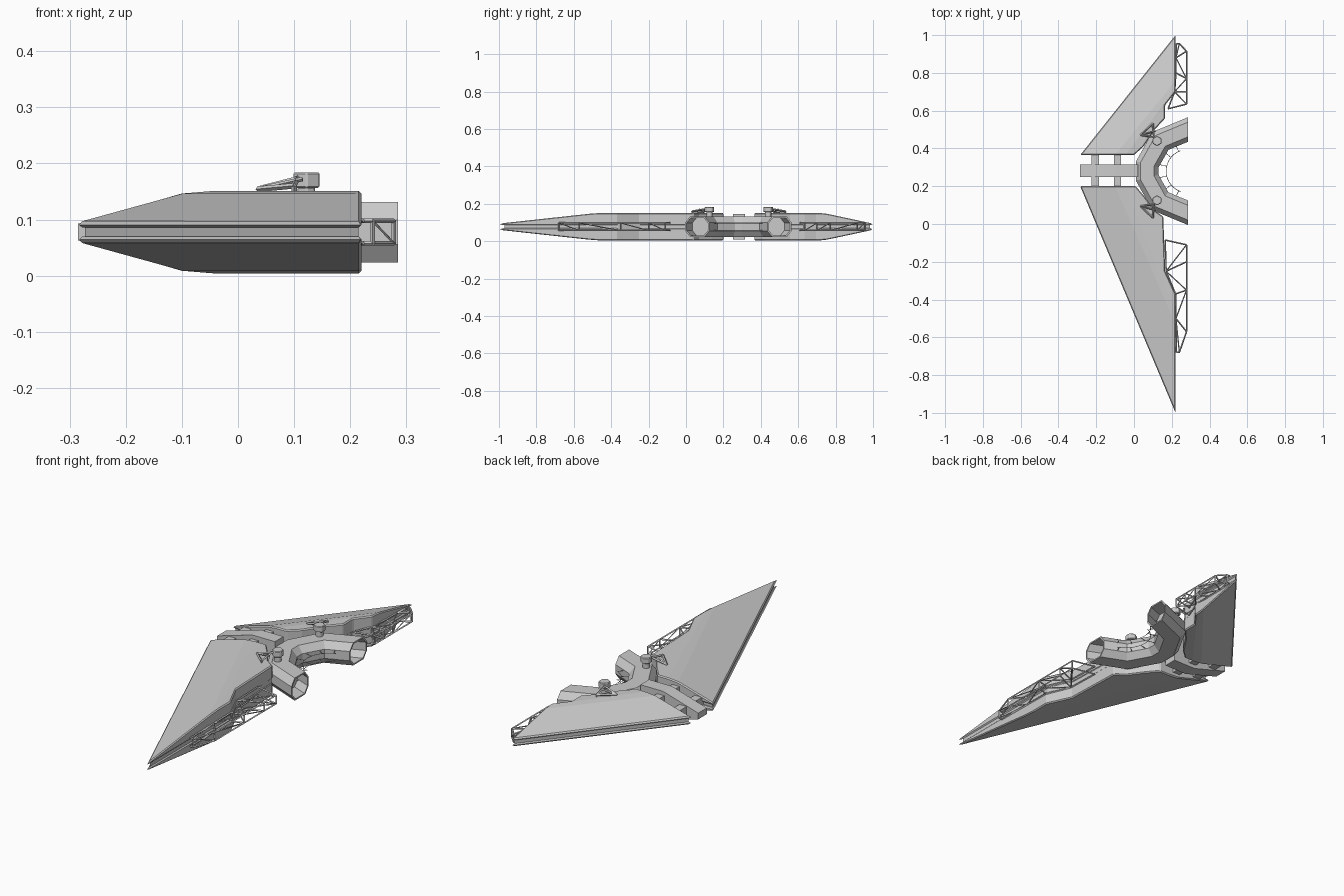
import bpy, bmesh, math
from mathutils import Vector

cube = bpy.data.objects.get("Cube")
if cube:
    bpy.data.objects.remove(cube, do_unlink=True)

grey = bpy.data.materials.new("hull grey")
grey.use_nodes = True
grey.diffuse_color = (0.6, 0.6, 0.6, 1)
grey.node_tree.nodes["Principled BSDF"].inputs["Base Color"].default_value = (0.6, 0.6, 0.6, 1)
MID = 0.0775  # height of the plane every part is symmetric about


def finish(bm, name, bevel=0):
    bmesh.ops.recalc_face_normals(bm, faces=bm.faces)
    mesh = bpy.data.meshes.new(name)
    bm.to_mesh(mesh)
    bm.free()
    mesh.materials.append(grey)
    ob = bpy.data.objects.new(name, mesh)
    bpy.context.collection.objects.link(ob)
    if bevel:
        mod = ob.modifiers.new("edge chamfer", 'BEVEL')
        mod.width, mod.segments = bevel, 1
        mod.limit_method, mod.angle_limit = 'ANGLE', math.radians(30)
    return ob


def add_walls(bm, low, high):
    for i in range(len(low)):
        j = (i + 1) % len(low)
        bm.faces.new((low[i], low[j], high[j], high[i]))


def strut(bm, a, b, r, sides=4):
    # thin rod from a to b
    a, b = Vector(a), Vector(b)
    d = b - a
    mat = d.to_track_quat('Z', 'Y').to_matrix().to_4x4()
    mat.translation = (a + b) / 2
    bmesh.ops.create_cone(bm, cap_ends=True, segments=sides, radius1=r, radius2=r,
                          depth=d.length, matrix=mat)


def wing(name, lead, tip, ridge_tip, trailing, ridge_root):
    # outline runs from the root of the leading edge round to the ridge at the root
    outline = [lead, tip] + ridge_tip + trailing + ridge_root
    n = len(outline)
    heights = [0.018] * 2 + [0.069, 0.0735] + [0.0735] * len(trailing) + [0.0735, 0.069]
    for side, label in ((1, "upper"), (-1, "lower")):
        bm = bmesh.new()
        base = [bm.verts.new((x, y, MID + side * 0.008)) for x, y in outline]
        top = [bm.verts.new((x, y, MID + side * h)) for (x, y), h in zip(outline, heights)]
        add_walls(bm, base, top)
        bm.faces.new(base)
        bm.faces.new((top[0], top[1], top[2], top[n - 1]))
        bm.faces.new((top[2], top[3], top[n - 2], top[n - 1]))
        bm.faces.new(top[3:n - 1])
        finish(bm, f"{name}_{label}_shell", 0.005)
    # recessed core showing as a groove between the shells
    bm = bmesh.new()
    centre = sum((Vector(p) for p in outline), Vector((0, 0))) / n
    pts = [centre + (Vector(p) - centre) * 0.965 for p in outline]
    low = [bm.verts.new((p.x, p.y, MID - 0.012)) for p in pts]
    high = [bm.verts.new((p.x, p.y, MID + 0.012)) for p in pts]
    add_walls(bm, low, high)
    bm.faces.new(low)
    bm.faces.new(high)
    finish(bm, name + "_core")


wing("short_wing", (-0.285, 0.365), (0.22, 1.0), [(0.22, 0.76), (0.22, 0.72)],
     [(0.22, 0.7), (0.165, 0.63), (0.165, 0.56), (0.11, 0.5), (0.05, 0.41), (0, 0.365)],
     [(-0.045, 0.365), (-0.1, 0.365)])
wing("long_wing", (-0.285, 0.2), (0.22, -1.0), [(0.22, -0.53), (0.22, -0.47)],
     [(0.22, -0.37), (0.165, -0.25), (0.155, 0.04), (0.11, 0.07), (0.06, 0.14), (0.01, 0.2)],
     [(-0.045, 0.2), (-0.1, 0.2)])

# wedge-nosed spine between the wings
bm = bmesh.new()
profile = [(-0.285, 0.015), (-0.1, 0.069), (0.02, 0.069)]
profile += [(x, -z) for x, z in reversed(profile)]
near, far = ([bm.verts.new((x, y, MID + z)) for x, z in profile] for y in (0.25, 0.315))
add_walls(bm, near, far)
bm.faces.new(near)
bm.faces.new(far)
finish(bm, "spine_beam")

# cross beams joining the wings to the spine
for name, x, height in (("front_cross_beam", -0.205, 0.06), ("rear_cross_beam", -0.087, 0.1)):
    bm = bmesh.new()
    bmesh.ops.create_cube(bm, size=1)
    bmesh.ops.scale(bm, vec=(0.038, 0.19, height), verts=bm.verts)
    bmesh.ops.translate(bm, vec=(x, 0.2825, MID), verts=bm.verts)
    finish(bm, name)

# angular C-shaped hub: eight-sided section swept along a mitred path, hollow at both ends
path = [Vector(p) for p in ((0.285, 0.5), (0.14, 0.44), (0.07, 0.315),
                            (0.07, 0.245), (0.14, 0.12), (0.285, 0.06))]
section = [(0.06, 0.022), (0.036, 0.054)]
section += [(-d, z) for d, z in reversed(section)]
section += [(-d, -z) for d, z in section]
dirs = [(b - a).normalized() for a, b in zip(path, path[1:])]
norms = [Vector((d.y, -d.x)) for d in dirs]
miters = [Vector((0, 1 / norms[0].y))]
miters += [(a + b) / (1 + a.dot(b)) for a, b in zip(norms, norms[1:])]
miters += [Vector((0, 1 / norms[-1].y))]
stations = [(p, m, 1) for p, m in zip(path, miters)]
first = [(path[0] + dirs[0] * 0.08, miters[0], 0.88), (path[0], miters[0], 0.88)]
last = [(path[-1], miters[-1], 0.88), (path[-1] - dirs[-1] * 0.08, miters[-1], 0.88)]
bm = bmesh.new()
rings = []
for p, m, s in first + stations + last:
    rings.append([bm.verts.new((*(p + m * d * s), MID + z * s)) for d, z in section])
for a, b in zip(rings, rings[1:]):
    add_walls(bm, a, b)
bm.faces.new(rings[0])
bm.faces.new(rings[-1])
finish(bm, "curved_hub")

# thin guide rails inside the hub
bm = bmesh.new()


def on_arc(deg, r, z):
    t = math.radians(deg)
    return (0.285 + r * math.cos(t), 0.28 + r * math.sin(t), z)


for z in (MID - 0.02, MID + 0.02):
    for deg in range(110, 250, 10):
        strut(bm, on_arc(deg, 0.115, z), on_arc(deg + 10, 0.115, z), 0.0015)
    for deg in range(115, 250, 26):
        strut(bm, on_arc(deg, 0.113, z), on_arc(deg, 0.16, z), 0.0015)
finish(bm, "hub_guide_rails")

# open lattices on the trailing edges: two layers tied by posts
def lattice(name, inner, outer):
    bm = bmesh.new()
    r = 0.004
    for z in (MID - 0.02, MID + 0.02):
        for rail in (inner, outer):
            for a, b in zip(rail, rail[1:]):
                strut(bm, (*a, z), (*b, z), r)
        for i, (a, b) in enumerate(zip(inner, outer)):
            strut(bm, (*a, z), (*b, z), r)
            if i + 1 < len(inner):
                a2, b2 = (a, outer[i + 1]) if i % 2 else (inner[i + 1], b)
                strut(bm, (*a2, z), (*b2, z), r * 0.8)
    for i, (x, y) in enumerate(outer):
        strut(bm, (x, y, MID - 0.02), (x, y, MID + 0.02), r)
        if i:
            px, py = outer[i - 1]
            strut(bm, (px, py, MID - 0.02), (x, y, MID + 0.02), r * 0.7)
    finish(bm, name)


lattice("short_wing_lattice",
        [(0.18, 0.61), (0.215, 0.7), (0.222, 0.8), (0.222, 0.88), (0.225, 0.955)],
        [(0.278, 0.635), (0.278, 0.7), (0.278, 0.77), (0.278, 0.915), (0.24, 0.955)])
lattice("long_wing_lattice",
        [(0.165, -0.085), (0.17, -0.25), (0.22, -0.37), (0.222, -0.5), (0.225, -0.68)],
        [(0.278, -0.11), (0.278, -0.2), (0.278, -0.35), (0.278, -0.57), (0.24, -0.68)])

# two turrets, each with a forward triangular frame
for name, side in (("rear", 1), ("front", -1)):
    def at(x, dy, z):
        return Vector((x, 0.2825 + side * dy, z))
    bm = bmesh.new()
    strut(bm, at(0.122, 0.157, 0.125), at(0.122, 0.157, 0.158), 0.018, 6)
    strut(bm, at(0.122, 0.157, 0.156), at(0.122, 0.157, 0.184), 0.027, 6)
    finish(bm, name + "_turret", 0.003)
    bm = bmesh.new()
    corners = [at(0.035, 0.188, 0.154), at(0.105, 0.178, 0.172), at(0.1, 0.25, 0.16)]
    for i in range(3):
        strut(bm, corners[i], corners[(i + 1) % 3], 0.005)
    strut(bm, corners[0], at(0.115, 0.21, 0.172), 0.004)
    strut(bm, corners[1], at(0.122, 0.157, 0.172), 0.006)
    strut(bm, corners[2], at(0.1, 0.24, 0.13), 0.005)
    finish(bm, name + "_turret_frame")
